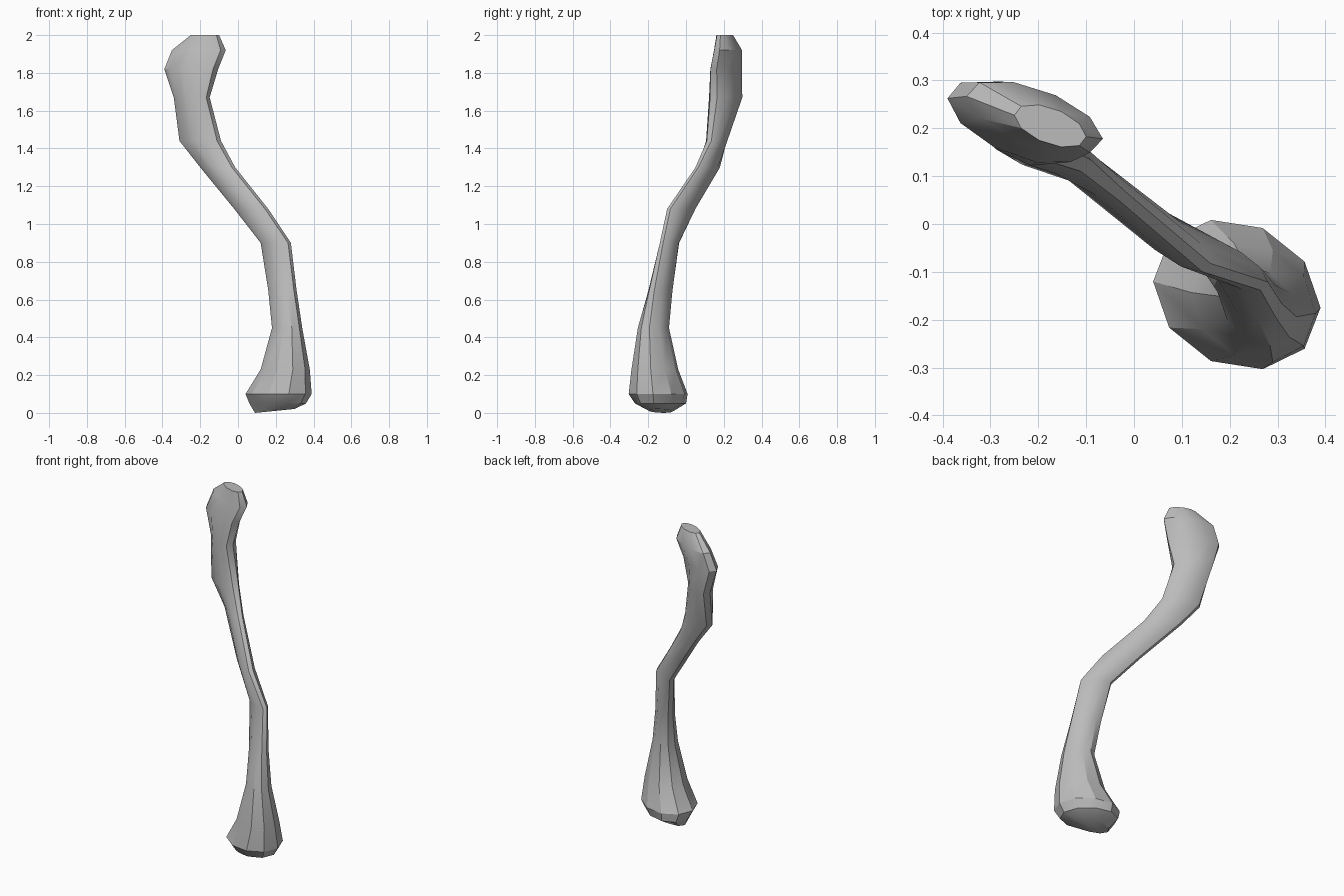
import bpy
import bmesh
from math import cos, sin, radians, tau

cube = bpy.data.objects.get("Cube")
if cube:
    bpy.data.objects.remove(cube, do_unlink=True)

# Single bone-grey material
grey = bpy.data.materials.new("bone grey")
grey.use_nodes = True
colour = (0.5, 0.5, 0.5, 1)
grey.diffuse_color = colour
grey.node_tree.nodes["Principled BSDF"].inputs["Base Color"].default_value = colour

SIDES = 10

# Cross-sections from foot to head: height, x range, y range, skew in degrees
SECTIONS = [
    (0.02, 0.09, 0.30, -0.20, -0.07, 15),
    (0.05, 0.06, 0.36, -0.27, 0.00, 15),
    (0.10, 0.04, 0.39, -0.305, 0.01, 10),
    (0.23, 0.12, 0.38, -0.29, -0.04, 10),
    (0.45, 0.18, 0.34, -0.255, -0.09, 15),
    (0.65, 0.16, 0.31, -0.20, -0.07, 30),
    (0.90, 0.12, 0.28, -0.14, -0.035, 40),
    (1.08, -0.02, 0.16, -0.10, 0.05, 50),
    (1.30, -0.20, -0.015, 0.05, 0.18, 50),
    (1.44, -0.31, -0.09, 0.105, 0.22, 30),
    (1.67, -0.34, -0.15, 0.12, 0.30, 30),
    (1.82, -0.39, -0.105, 0.125, 0.30, 35),
    (1.92, -0.35, -0.065, 0.145, 0.30, 35),
    (2.00, -0.25, -0.10, 0.16, 0.25, 30),
]


def ring(bm, z, x0, x1, y0, y1, skew):
    """Skewed oval fitting the given ranges."""
    verts = []
    for i in range(SIDES):
        t = tau * i / SIDES
        x = (x0 + x1) / 2 + (x1 - x0) / 2 * cos(t)
        y = (y0 + y1) / 2 + (y1 - y0) / 2 * sin(t - radians(skew))
        verts.append(bm.verts.new((x, y, z)))
    return verts


# Loft the bone through its sections and close both ends
bm = bmesh.new()
rings = [ring(bm, *s) for s in SECTIONS]

# Tilt the foot: sole slopes gently up toward the model's left
for v in rings[0]:
    v.co.z += 0.1 * (v.co.x - 0.29)
low = min(v.co.z for v in rings[0])
for v in rings[0]:
    v.co.z -= low

for a, b in zip(rings, rings[1:]):
    for i in range(SIDES):
        j = (i + 1) % SIDES
        bm.faces.new((a[i], a[j], b[j], b[i]))
bm.faces.new(reversed(rings[0]))
bm.faces.new(rings[-1])
bmesh.ops.recalc_face_normals(bm, faces=bm.faces)

mesh = bpy.data.meshes.new("curved_bone")
bm.to_mesh(mesh)
bm.free()
mesh.materials.append(grey)
bone = bpy.data.objects.new("curved_bone", mesh)
bpy.context.collection.objects.link(bone)

# Smooth shading with the hard creases kept
bpy.context.view_layer.objects.active = bone
bone.select_set(True)
bpy.ops.object.shade_smooth_by_angle(angle=radians(30))
